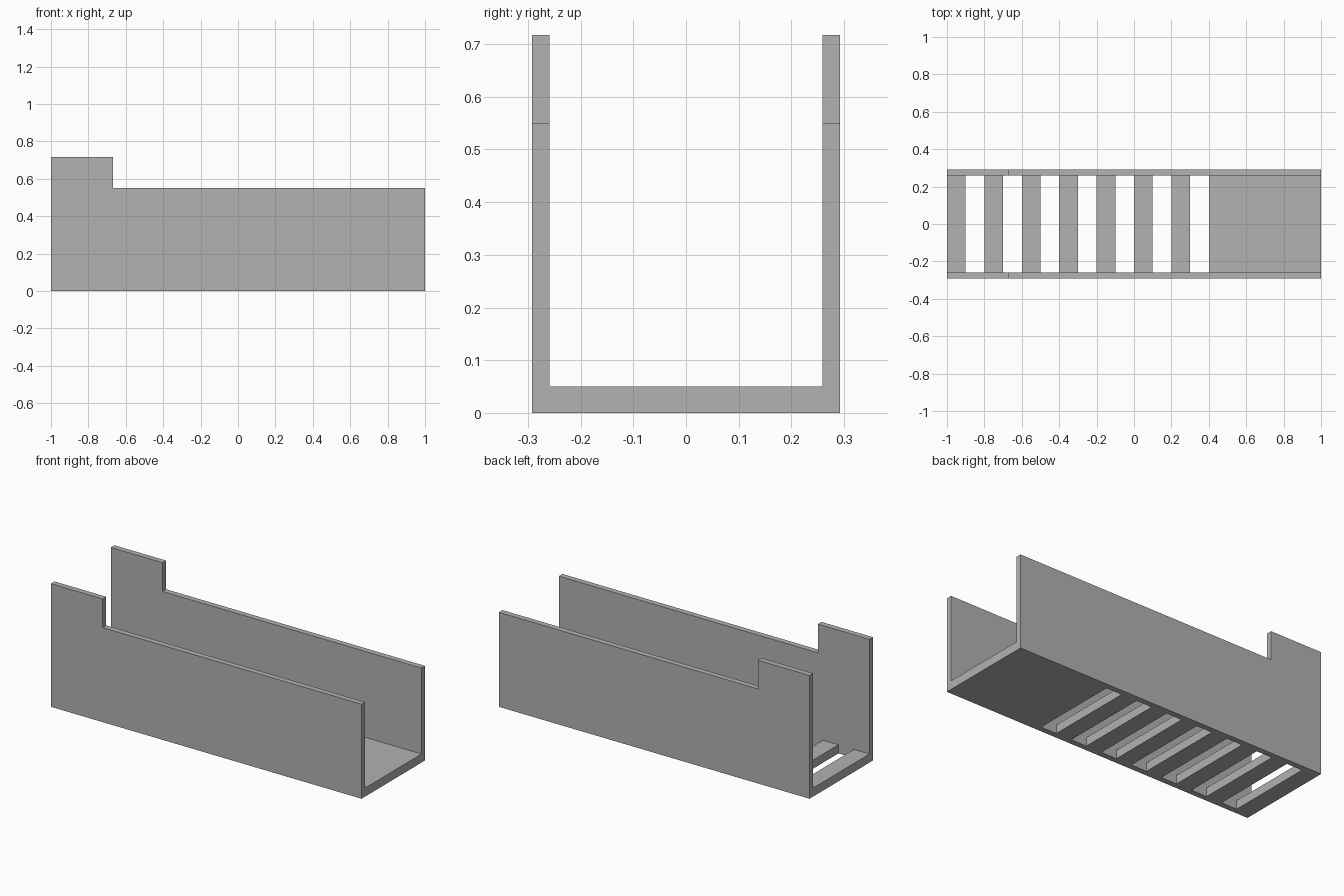
import bpy
import bmesh
from mathutils import Matrix, Vector

cube = bpy.data.objects.get("Cube")
if cube:
    bpy.data.objects.remove(cube, do_unlink=True)

HALF_LENGTH = 1.0
OUTER, INNER = 0.292, 0.259
FLOOR, LOW, HIGH = 0.05, 0.55, 0.717
STEP_X = -0.667
SLOT_WIDTH, SLOT_COUNT = 0.1, 7

grey = bpy.data.materials.new("plain grey")
grey.use_nodes = True
colour = (0.445, 0.445, 0.445, 1)
grey.diffuse_color = colour
grey.node_tree.nodes["Principled BSDF"].inputs["Base Color"].default_value = colour


def make_object(name, bm):
    bmesh.ops.recalc_face_normals(bm, faces=bm.faces)
    mesh = bpy.data.meshes.new(name)
    bm.to_mesh(mesh)
    bm.free()
    obj = bpy.data.objects.new(name, mesh)
    bpy.context.collection.objects.link(obj)
    return obj


def add_box(bm, low, high):
    low, high = Vector(low), Vector(high)
    matrix = Matrix.Translation((low + high) / 2) @ Matrix.Diagonal((*(high - low), 1))
    bmesh.ops.create_cube(bm, size=1, matrix=matrix)


# U-shaped channel: half profile mirrored, then extruded along its length
half = [(OUTER, 0), (OUTER, HIGH), (INNER, HIGH), (INNER, FLOOR)]
profile = half + [(-y, z) for y, z in reversed(half)]
bm = bmesh.new()
face = bm.faces.new([bm.verts.new((-HALF_LENGTH, y, z)) for y, z in profile])
extruded = bmesh.ops.extrude_face_region(bm, geom=[face])["geom"]
verts = [v for v in extruded if isinstance(v, bmesh.types.BMVert)]
bmesh.ops.translate(bm, verts=verts, vec=(2 * HALF_LENGTH, 0, 0))
channel = make_object("slotted_channel", bm)
channel.data.materials.append(grey)

# Cutter: lowered wall tops and the row of floor slots
bm = bmesh.new()
add_box(bm, (STEP_X, -1, LOW), (HALF_LENGTH + 1, 1, 1))
for i in range(SLOT_COUNT):
    x = -HALF_LENGTH + SLOT_WIDTH * (2 * i + 1)
    add_box(bm, (x, -INNER, -0.1), (x + SLOT_WIDTH, INNER, 0.1))
cutter = make_object("channel_cutter", bm)
cutter.hide_render = True

cut = channel.modifiers.new("cutouts", 'BOOLEAN')
cut.operation = 'DIFFERENCE'
cut.solver = 'EXACT'
cut.object = cutter

# Bake the cutouts and discard the cutter
bpy.context.view_layer.update()
evaluated = channel.evaluated_get(bpy.context.evaluated_depsgraph_get())
result = bpy.data.meshes.new_from_object(evaluated)
channel.modifiers.clear()
channel.data = result
bpy.data.objects.remove(cutter, do_unlink=True)
